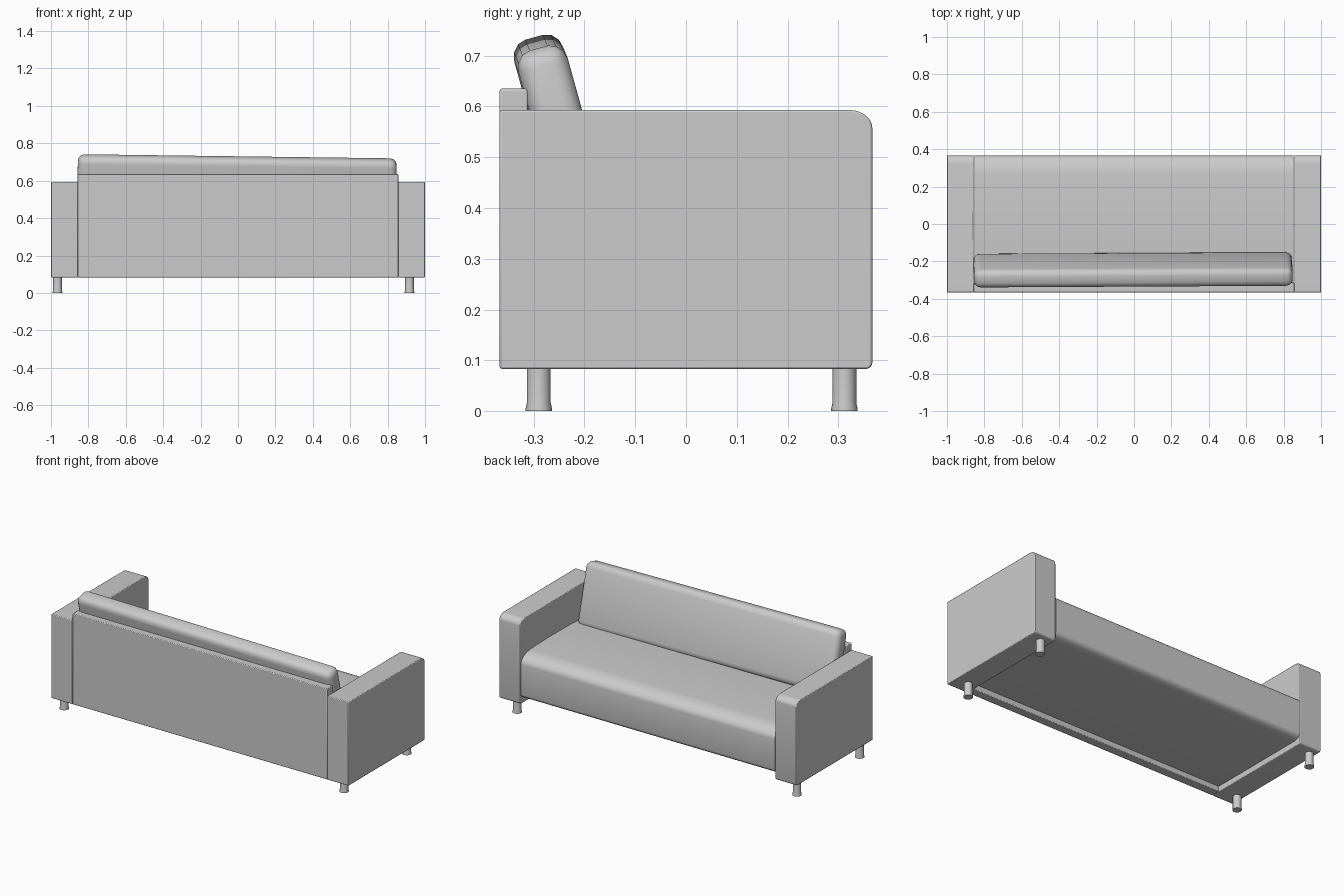
import bpy, bmesh, math
from mathutils import Matrix

cube = bpy.data.objects.get("Cube")
if cube:
    bpy.data.objects.remove(cube, do_unlink=True)

fabric = bpy.data.materials.new("grey_fabric")
fabric.use_nodes = True
GREY = (0.6, 0.6, 0.6, 1)
fabric.diffuse_color = GREY
fabric.node_tree.nodes["Principled BSDF"].inputs["Base Color"].default_value = GREY


def finish(name, bm, angle=35):
    """Turn a bmesh into a shaded object."""
    bmesh.ops.recalc_face_normals(bm, faces=bm.faces)
    mesh = bpy.data.meshes.new(name)
    bm.to_mesh(mesh)
    bm.free()
    obj = bpy.data.objects.new(name, mesh)
    bpy.context.collection.objects.link(obj)
    mesh.materials.append(fabric)
    bpy.ops.object.select_all(action='DESELECT')
    obj.select_set(True)
    bpy.context.view_layer.objects.active = obj
    bpy.ops.object.shade_smooth_by_angle(angle=math.radians(angle))
    return obj


def bevel(obj, width, segments):
    mod = obj.modifiers.new("soft_edges", 'BEVEL')
    mod.width = width
    mod.segments = segments
    mod.limit_method = 'ANGLE'
    mod.angle_limit = math.radians(40)


def extrude_profile(name, points, x0, x1, angle=35):
    """Sweep a closed (y, z) side profile from x0 to x1."""
    bm = bmesh.new()
    face = bm.faces.new([bm.verts.new((x0, y, z)) for y, z in points])
    new = bmesh.ops.extrude_face_region(bm, geom=[face])["geom"]
    verts = [v for v in new if isinstance(v, bmesh.types.BMVert)]
    bmesh.ops.translate(bm, verts=verts, vec=(x1 - x0, 0, 0))
    return finish(name, bm, angle)


def arc(cy, cz, ry, rz, start, end, steps):
    """Points of an elliptical arc, angles in degrees."""
    angles = [math.radians(start + (end - start) * i / steps) for i in range(steps + 1)]
    return [(cy + ry * math.cos(a), cz + rz * math.sin(a)) for a in angles]


INNER, DEPTH, BASE, ARM_TOP = 0.857, 0.367, 0.083, 0.593

# Arms: square at the rear, rounded at the seating side
arm = [(-DEPTH, ARM_TOP), (-DEPTH, BASE)]
arm += arc(DEPTH - 0.012, BASE + 0.012, 0.012, 0.012, -90, 0, 3)
arm += arc(DEPTH - 0.045, ARM_TOP - 0.035, 0.045, 0.035, 0, 90, 8)
for name, side in (("left_arm", 1), ("right_arm", -1)):
    bevel(extrude_profile(name, arm, side * INNER, side), 0.004, 2)

# Back panel
back = [(-DEPTH, BASE), (-0.312, BASE), (-0.312, 0.635), (-DEPTH, 0.635)]
bevel(extrude_profile("back_panel", back, -INNER, INNER), 0.004, 2)

# Seat with a soft crowned front
seat = [(-0.312, 0.115)]
seat += arc(DEPTH - 0.05, 0.145, 0.05, 0.03, -90, 0, 5)
seat += arc(DEPTH - 0.10, 0.325, 0.10, 0.06, 0, 90, 8)
seat += [(0.1, 0.39), (-0.1, 0.388), (-0.312, 0.378)]
extrude_profile("seat", seat, -INNER + 0.003, INNER - 0.003, 45)

# Leaning back cushion, set slightly askew
bm = bmesh.new()
bmesh.ops.create_cube(bm, size=1, matrix=Matrix.Diagonal((1.705, 0.112, 0.375, 1)))
bmesh.ops.bevel(bm, geom=bm.edges[:], offset=0.036, segments=3, profile=0.5, affect='EDGES')
for v in bm.verts:  # flatten the padding towards both ends
    if abs(v.co.x) > 0.8:
        v.co.y *= 0.9
lean = (Matrix.Translation((-0.006, -0.245, 0.545))
        @ Matrix.Rotation(math.radians(0.3), 4, 'Z')
        @ Matrix.Rotation(math.radians(0.75), 4, 'Y')
        @ Matrix.Rotation(math.radians(15.5), 4, 'X'))
bmesh.ops.transform(bm, matrix=lean, verts=bm.verts)
finish("back_cushion", bm)

# Legs: turned posts with a small flared foot
LEG = [(0.026, 0), (0.026, 0.005), (0.0235, 0.016), (0.0235, 0.09)]
for x, side in ((0.917, "left"), (-0.965, "right")):
    for y, end in ((-0.29, "rear"), (0.312, "seat_side")):
        bm = bmesh.new()
        rings = []
        for r, z in LEG:
            ring = bmesh.ops.create_circle(
                bm, segments=16, radius=r, matrix=Matrix.Translation((x, y, z)))["verts"]
            rings.append(ring)
        for low, high in zip(rings, rings[1:]):
            for i in range(16):
                j = (i + 1) % 16
                bm.faces.new((low[i], low[j], high[j], high[i]))
        bm.faces.new(rings[0])
        bm.faces.new(rings[-1])
        finish(f"{side}_{end}_leg", bm)
